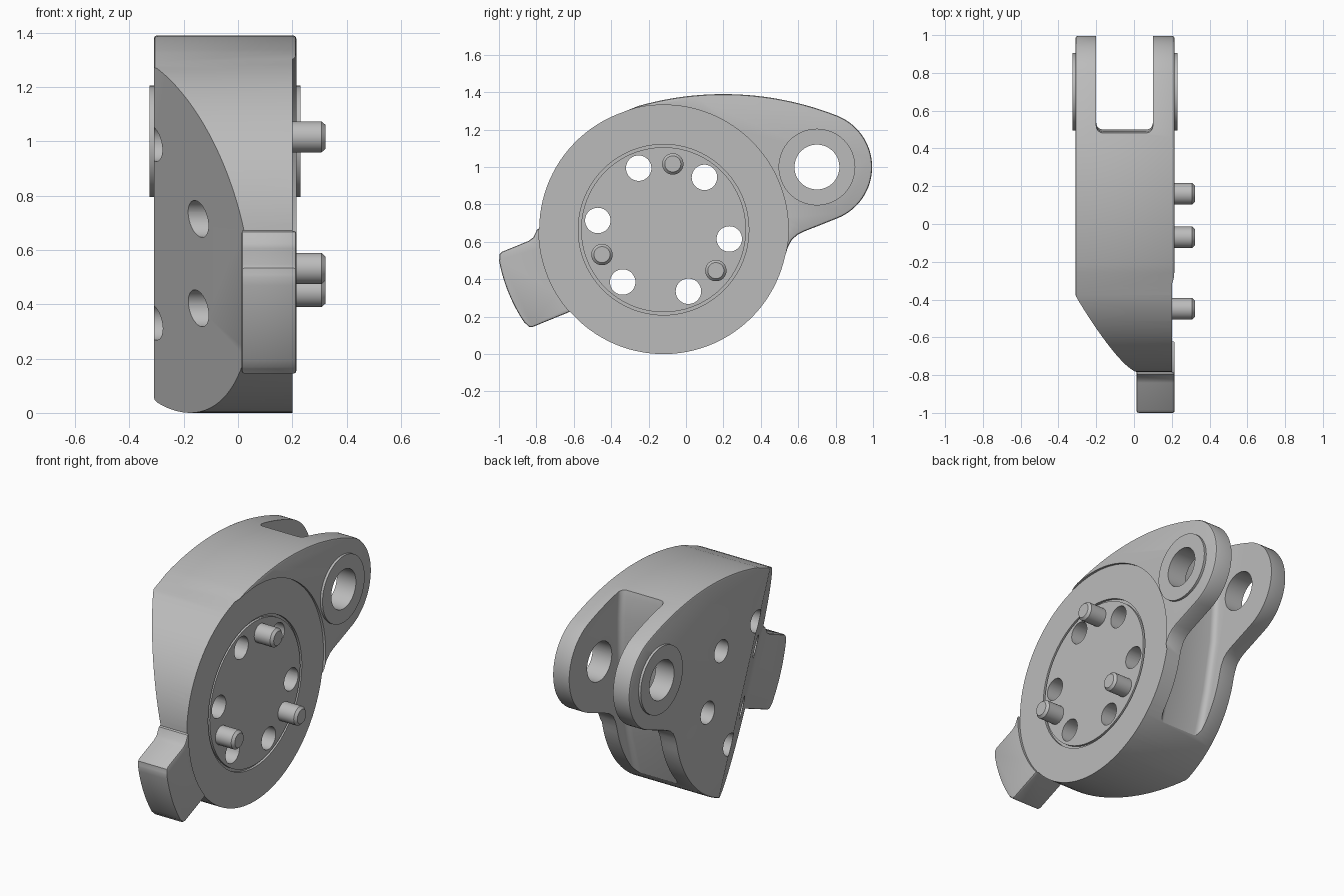
import bpy, bmesh
from math import sin, cos, pi, radians
from mathutils import Vector

if "Cube" in bpy.data.objects:
    bpy.data.objects.remove(bpy.data.objects["Cube"])

grey = bpy.data.materials.new("light_grey")
grey.use_nodes = True
grey.diffuse_color = (0.5, 0.5, 0.5, 1)
grey.node_tree.nodes["Principled BSDF"].inputs["Base Color"].default_value = (0.5, 0.5, 0.5, 1)

X, Y, Z = Vector((1, 0, 0)), Vector((0, 1, 0)), Vector((0, 0, 1))
HUB = Vector((0, -0.12, 0.665))     # disc centre
PIVOT = Vector((0, 0.70, 1.0))      # fork eye centre
TILT = radians(22.2)
U = Vector((0, -cos(TILT), -sin(TILT)))   # from hub toward the stop tab
V = Vector((0, -sin(TILT), cos(TILT)))
R = 0.665


def arc(c, r, a0, a1, n):
    return [(c[0] + r * cos(radians(a0 + (a1 - a0) * i / n)),
             c[1] + r * sin(radians(a0 + (a1 - a0) * i / n))) for i in range(n + 1)]


def finish(name, bm):
    bmesh.ops.recalc_face_normals(bm, faces=bm.faces)
    me = bpy.data.meshes.new(name)
    bm.to_mesh(me)
    bm.free()
    me.materials.append(grey)
    ob = bpy.data.objects.new(name, me)
    bpy.context.collection.objects.link(ob)
    return ob


def prism(name, pts, origin, a, b, sweep, bevel=0.0, segs=2, pick=None):
    """Extrude a 2D outline; optionally bevel the edges chosen by pick."""
    bm = bmesh.new()
    face = bm.faces.new([bm.verts.new(origin + a * p + b * q) for p, q in pts])
    new = bmesh.ops.extrude_face_region(bm, geom=[face])["geom"]
    bmesh.ops.translate(bm, vec=sweep, verts=[g for g in new if isinstance(g, bmesh.types.BMVert)])
    bmesh.ops.recalc_face_normals(bm, faces=bm.faces)
    if bevel:
        d = sweep.normalized()
        edges = [e for e in bm.edges
                 if abs((e.verts[0].co - e.verts[1].co).normalized().dot(d)) < 0.5
                 and (pick is None or pick(e))]
        bmesh.ops.bevel(bm, geom=edges, offset=bevel, segments=segs, profile=0.5, affect='EDGES')
    return finish(name, bm)


def lathe(name, profile, centre, n=64):
    """Spin a closed (x, radius) profile about an axis parallel to x."""
    bm = bmesh.new()
    rings = []
    for x, r in profile:
        if r == 0:
            rings.append([bm.verts.new(centre + X * x)] * n)
        else:
            rings.append([bm.verts.new(centre + X * x + Y * r * cos(2 * pi * i / n)
                                       + Z * r * sin(2 * pi * i / n)) for i in range(n)])
    for k in range(len(rings)):
        p, q = rings[k], rings[(k + 1) % len(rings)]
        for i in range(n):
            j = (i + 1) % n
            vs = list(dict.fromkeys((p[i], p[j], q[j], q[i])))
            if len(vs) > 2:
                bm.faces.new(vs)
    return finish(name, bm)


def rod(name, centre, r, x0, x1, n=48):
    return lathe(name, [(x0, 0), (x0, r), (x1, r), (x1, 0)], centre, n)


def boolean(ob, tool, op='DIFFERENCE'):
    mod = ob.modifiers.new("bool", 'BOOLEAN')
    mod.operation, mod.object, mod.solver = op, tool, 'EXACT'
    bpy.context.view_layer.objects.active = ob
    bpy.ops.object.modifier_apply(modifier=mod.name)
    bpy.data.objects.remove(tool)


def polar(r, deg):
    return HUB + Y * r * cos(radians(deg)) + Z * r * sin(radians(deg))


# Body outline: disc, long top arc, eye end, lower flank and fillet
outline = arc((0.2, -0.27), 1.66, 68.5, 106, 24)
outline += arc((HUB.y, HUB.z), R, 106, 348, 72)[1:]
outline += [(0.545, 0.572), (0.565, 0.61), (0.595, 0.637), (0.63, 0.655)]
outline += arc((PIVOT.y, PIVOT.z), 0.295, -68, 67, 32)
body = prism("body", outline, X * -0.31, Y, Z, X * 0.525, 0.012)

# Fork slot with rounded inner corners
floor = [(0.45, 1.5), (0.49, 1.33), (0.50, 1.2), (0.50, 1.0), (0.48, 0.75),
         (0.42, 0.45), (0.33, 0.15), (0.28, -0.1)]
slot = prism("slot", floor + [(1.3, -0.1), (1.3, 1.5)], X * -0.2, Y, Z, X * 0.3, 0.035, 4,
             lambda e: all(v.co.y < 0.6 for v in e.verts))
boolean(body, slot)

# Slanted flat on the tab side
wedge = prism("wedge", [(-0.3, -0.48), (1.0, 0.235), (1.0, -0.9), (-0.3, -0.9)],
              HUB - V * 1.5, U, X, V * 3)
boolean(body, wedge)

# Stop tab
w, tip = 0.217, 0.895
tab_pts = [(0.5, -w), (0.845, -w), (0.862, -w + 0.008), (0.872, -w + 0.03)]
tab_pts += arc((0, 0), tip, -11.5, 11.5, 12)
tab_pts += [(0.872, w - 0.03), (0.862, w - 0.008), (0.845, w),
            (0.69, w), (0.66, w + 0.008), (0.625, w + 0.04), (0.5, w + 0.04)]
tab = prism("stop_tab", tab_pts, HUB + X * 0.013, U, V, X * 0.202, 0.01)
boolean(body, tab, 'UNION')

# Recessed disc face and its ring groove
boolean(body, rod("face_cut", HUB, R + 0.002, 0.2, 0.4, 128))
boolean(body, lathe("groove", [(0.185, 0.441), (0.185, 0.456), (0.3, 0.456), (0.3, 0.441)], HUB, 96))

# Six through holes and the fork eye
for k in range(6):
    boolean(body, rod("hole", polar(0.355, 52 + 60 * k), 0.068, -0.6, 0.6))
boolean(body, rod("eye", PIVOT, 0.12, -0.6, 0.6, 64))

# Raised washers around the eye
parts = [body]
for side, x0, x1 in (("left", 0.21, 0.23), ("right", -0.305, -0.325)):
    parts.append(lathe("eye_washer_" + side,
                       [(x0, 0.12), (x0, 0.205), (x1, 0.205), (x1, 0.12)], PIVOT))

# Three chamfered pins
for k in range(3):
    parts.append(lathe("pin_%d" % (k + 1),
                       [(0.15, 0), (0.15, 0.057), (0.308, 0.057), (0.323, 0.043), (0.323, 0)],
                       polar(0.355, 82 + 120 * k), 40))

bpy.ops.object.select_all(action='DESELECT')
for ob in parts:
    ob.select_set(True)
bpy.context.view_layer.objects.active = body
bpy.ops.object.shade_smooth_by_angle(angle=radians(30))
